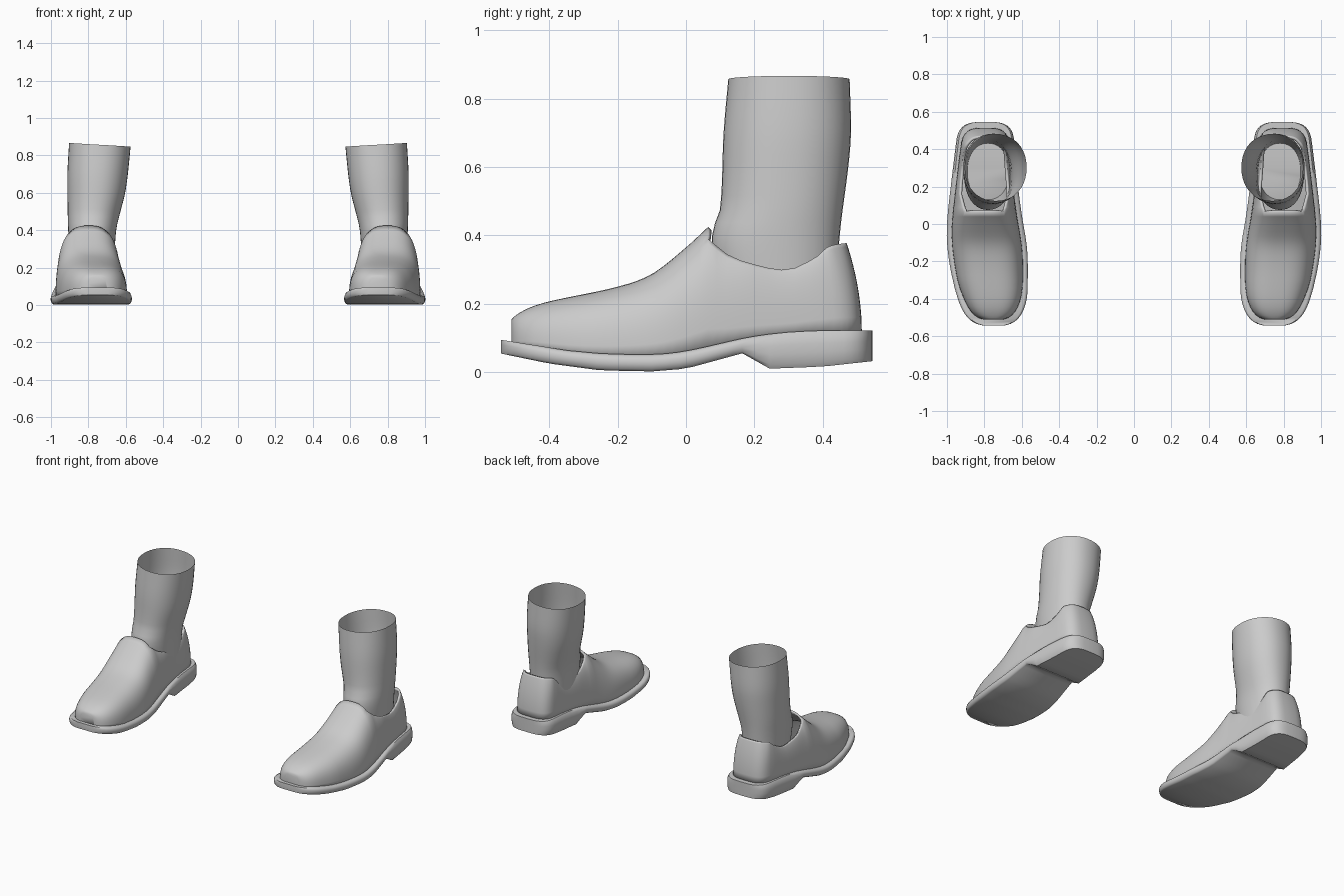
import bpy, bmesh, math
from math import sin, cos, pi

cube = bpy.data.objects.get("Cube")
if cube:
    bpy.data.objects.remove(cube, do_unlink=True)

grey = bpy.data.materials.new("plain grey")
grey.use_nodes = True
grey.diffuse_color = (0.6, 0.6, 0.6, 1)
grey.node_tree.nodes["Principled BSDF"].inputs["Base Color"].default_value = (0.6, 0.6, 0.6, 1)


def curve(points, smooth=True):
    """Return a function through (position, value) points."""
    def slope(i):
        a, b = points[max(i - 1, 0)], points[min(i + 1, len(points) - 1)]
        return (b[1] - a[1]) / (b[0] - a[0])

    def value(p):
        p = min(max(p, points[0][0]), points[-1][0])
        i = 0
        while i < len(points) - 2 and p > points[i + 1][0]:
            i += 1
        (p0, v0), (p1, v1) = points[i], points[i + 1]
        d = p1 - p0
        t = (p - p0) / d
        if not smooth:
            return v0 + (v1 - v0) * t
        s = t * t * (3 - 2 * t)
        bend = t * (1 - t) * d * ((1 - t) * slope(i) - t * slope(i + 1))
        return v0 + (v1 - v0) * s + bend
    return value


def power(v, e):
    return math.copysign(abs(v) ** e, v)


def skin(name, rows, side, closed=False, caps=(), keep=None, thick=0, angle=40):
    """Stretch faces over rows of points, mirrored to the given side."""
    bm = bmesh.new()
    grid = [[bm.verts.new((x * side, y, z)) for x, y, z in row] for row in rows]
    count = len(rows[0])
    for i in range(len(rows) - 1):
        for j in range(count if closed else count - 1):
            if keep and not keep(i, j):
                continue
            k = (j + 1) % count
            bm.faces.new((grid[i][j], grid[i][k], grid[i + 1][k], grid[i + 1][j]))
    for c in caps:
        bm.faces.new(grid[c])
    bmesh.ops.delete(bm, geom=[v for v in bm.verts if not v.link_faces], context='VERTS')
    bmesh.ops.remove_doubles(bm, verts=bm.verts, dist=0.0005)
    bmesh.ops.recalc_face_normals(bm, faces=bm.faces)
    mesh = bpy.data.meshes.new(name)
    bm.to_mesh(mesh)
    bm.free()
    mesh.materials.append(grey)
    ob = bpy.data.objects.new(name, mesh)
    bpy.context.collection.objects.link(ob)
    if thick:
        mod = ob.modifiers.new("thickness", 'SOLIDIFY')
        mod.thickness = thick
        mod.offset = -1
    bpy.ops.object.select_all(action='DESELECT')
    ob.select_set(True)
    bpy.context.view_layer.objects.active = ob
    bpy.ops.object.shade_smooth_by_angle(angle=math.radians(angle))
    return ob


# Plan outline and side profile of the shoe
inner = curve([(-.545, .575), (-.3, .568), (-.13, .572), (.05, .6), (.2, .62), (.4, .638), (.55, .645)])
outer = curve([(-.545, .925), (-.4, .945), (-.29, .972), (-.13, .997), (0, 1), (.24, .975), (.45, .95), (.55, .94)])
sole_top = curve([(-.545, .095), (-.45, .08), (-.3, .058), (-.1, .052), (0, .062), (.2, .105), (.35, .12), (.545, .122)])
sole_bottom = curve([(-.545, .055), (-.4, .025), (-.25, .005), (-.1, .002), (0, .01),
                     (.165, .055), (.245, .01), (.4, .016), (.545, .032)], smooth=False)
vamp_top = curve([(-.515, .15), (-.5, .165), (-.46, .188), (-.4, .207), (-.2, .25), (-.1, .287), (0, .365), (.065, .425)])
collar = curve([(.065, .392), (.12, .345), (.2, .315), (.3, .3), (.38, .335), (.44, .365), (.515, .378)])


def stations(front, back, toe, heel, middle, steps=9):
    """List (y, width factor) with rounded toe and heel ends."""
    arc = [pi / 2 * i / steps for i in range(steps + 1)]
    out = [(front + toe * (1 - power(cos(a), .9)), power(sin(a), .62)) for a in arc[1:]]
    out += [(y, 1) for y in middle]
    out += [(back - heel * (1 - power(sin(a), .6)), power(cos(a), .6)) for a in arc]
    return out


def upper_rows():
    open_y, steps, low = .065, 36, 12
    middle = [-.3 + .365 * i / 14 for i in range(1, 15)] + [.09, .12, .16, .2, .24, .28, .32, .36]
    rows, opened = [], []
    for y, factor in stations(-.514, .515, .214, .125, middle):
        heel_t = 1 - factor if y > .3 else 0
        mid = (inner(y) + outer(y)) / 2
        half = ((outer(y) - inner(y)) / 2 - .026) * factor
        z0 = sole_top(y) - .012
        is_open = y > open_y + .001
        lean = 1 if not is_open else max(.4, 1 - (y - open_y) * 6)
        row = []
        for j in range(steps + 1):
            a = pi * j / steps
            c, s = power(cos(a), .72), abs(sin(a)) ** .72
            if is_open:
                rise = min(s / sin(pi * low / steps) ** .72, 1)
                z = z0 + (collar(y) - z0) * rise
                c = math.copysign(1 - lean * (1 - abs(c)), c)
                back = .045 * rise * rise * min(1, max(0, (y - .38) / .1))
            else:
                z = z0 + (vamp_top(y) - z0) * s
                back = 0
            row.append((mid + half * c, y - back, z))
        rows.append(row)
        opened.append(is_open)
    return rows, lambda i, j: not opened[i + 1] or j < low or j >= steps - low


def sole_rows():
    rows = []
    middle = [-.3 + .04 * i for i in range(1, 12)] + [.165, .205, .245, .3, .36]
    for y, factor in stations(-.545, .546, .2, .13, middle):
        mid = (inner(y) + outer(y)) / 2
        half = (outer(y) - inner(y)) / 2 * factor
        top, bottom = sole_top(y), sole_bottom(y)
        tall = top - bottom
        edge = [(.93, 0), (.975, .12), (1, .4), (1, .65), (.975, .88), (.92, 1)]
        ring = [(mid + half * w, y, bottom + tall * h) for w, h in edge]
        ring += [(mid - half * w, y, bottom + tall * h) for w, h in reversed(edge)]
        rows.append(ring)
    return rows


# Leg shell widths and depths by height
leg_in = curve([(.09, .67), (.4, .652), (.48, .635), (.6, .605), (.7, .59), (.86, .574)])
leg_out = curve([(.09, .89), (.4, .908), (.6, .912), (.7, .912), (.86, .903)])
leg_front = curve([(.09, .13), (.36, .075), (.42, .08), (.48, .1), (.7, .11), (.86, .124)])
leg_back = curve([(.09, .43), (.4, .45), (.6, .475), (.7, .483), (.86, .479)])


def leg_rows():
    rows, levels, around = [], 20, 40
    for i in range(levels + 1):
        z = .09 + .767 * i / levels
        x0, x1, y0, y1 = leg_in(z), leg_out(z), leg_front(z), leg_back(z)
        ring = []
        for j in range(around):
            a = 2 * pi * j / around
            ring.append(((x0 + x1) / 2 + (x1 - x0) / 2 * power(cos(a), .92),
                         (y0 + y1) / 2 + (y1 - y0) / 2 * power(sin(a), .92),
                         z + .01 * cos(a) * i / levels))
        rows.append(ring)
    return rows


for side, label in ((1, "left"), (-1, "right")):
    rows, keep = upper_rows()
    skin(label + "_shoe_upper", rows, side, caps=(0,), keep=keep, thick=.014, angle=60)
    skin(label + "_shoe_sole", sole_rows(), side, closed=True, caps=(0, -1), angle=50)
    skin(label + "_leg", leg_rows(), side, closed=True, angle=60)
